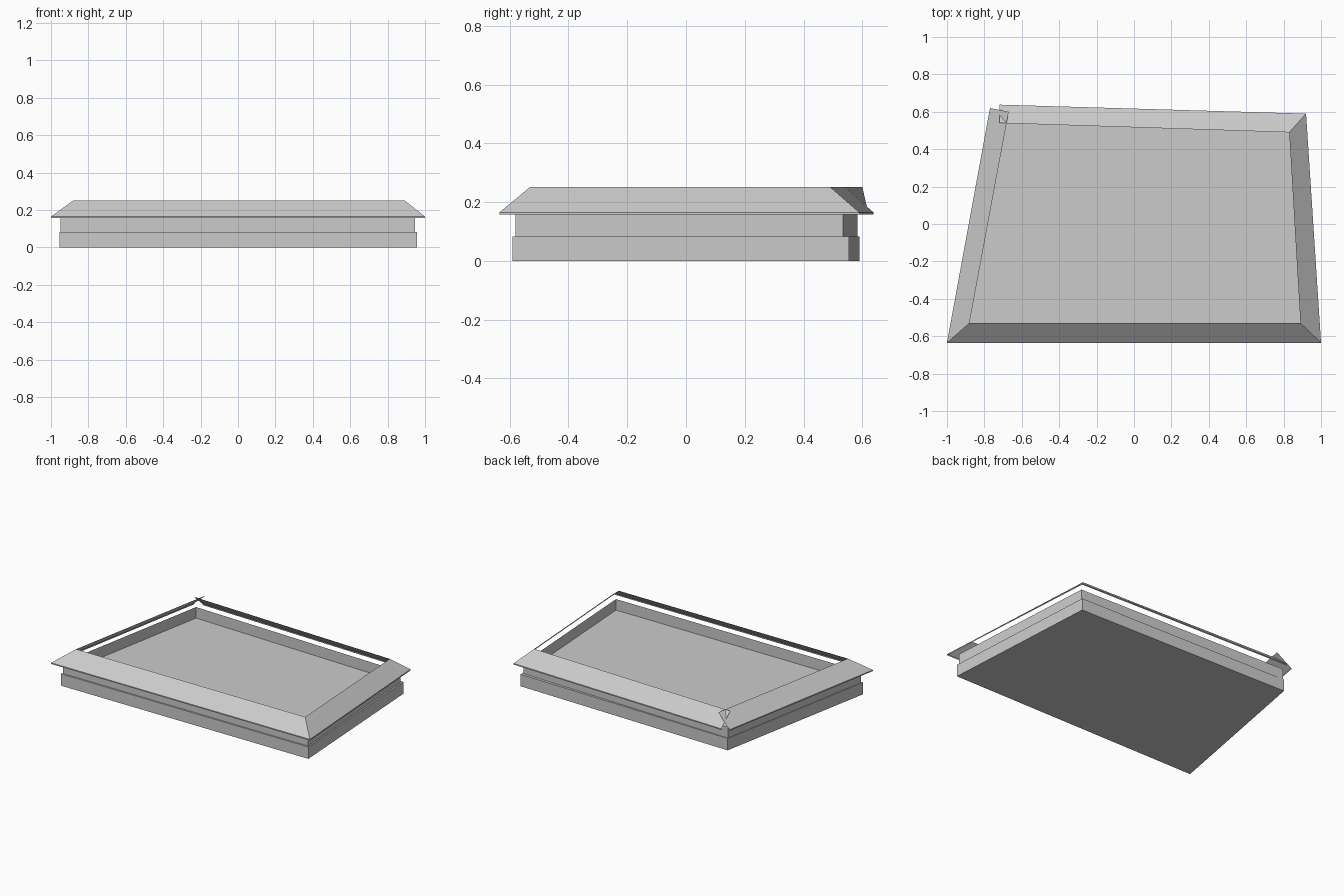
import bpy

if "Cube" in bpy.data.objects:
    bpy.data.objects.remove(bpy.data.objects["Cube"])


def make_mesh(name, verts, faces):
    mesh = bpy.data.meshes.new(name)
    mesh.from_pydata(verts, [], faces)
    mesh.update()
    obj = bpy.data.objects.new(name, mesh)
    bpy.context.collection.objects.link(obj)
    return obj


def ring(points, z):
    return [(x, y, z) for x, y in points]


def prism(name, points, z0, z1, capped):
    n = len(points)
    faces = [(i, (i + 1) % n, n + (i + 1) % n, n + i) for i in range(n)]
    if capped:
        faces += [tuple(reversed(range(n))), tuple(range(n, 2 * n))]
    return make_mesh(name, ring(points, z0) + ring(points, z1), faces)


# Solid base slab, whose top is the sunken floor
base = [(-0.955, -0.59), (0.957, -0.59), (0.89, 0.555), (-0.735, 0.59)]
prism("base_slab", base, 0.0, 0.083, True)

# Thin open parapet walls, slightly inset
walls = [(-0.948, -0.58), (0.947, -0.58), (0.88, 0.535), (-0.733, 0.584)]
prism("parapet_walls", walls, 0.08, 0.16, False)

# Sloped skirt: runs round the four sides, its two ends overlap at the back left
outer = [(-0.72, 0.638), (0.92, 0.59), (1.0, -0.635), (-1.0, -0.635), (-0.77, 0.62)]
inner = [(-0.72, 0.54), (0.83, 0.49), (0.89, -0.53), (-0.88, -0.53), (-0.67, 0.60)]
n = len(outer)
skirt_verts = ring(outer, 0.157) + ring(outer, 0.165) + ring(inner, 0.252)
skirt_faces = []
for row in range(2):
    for i in range(n - 1):
        a = row * n + i
        skirt_faces.append((a + 1, a, a + n, a + n + 1))
make_mesh("roof_skirt", skirt_verts, skirt_faces)
